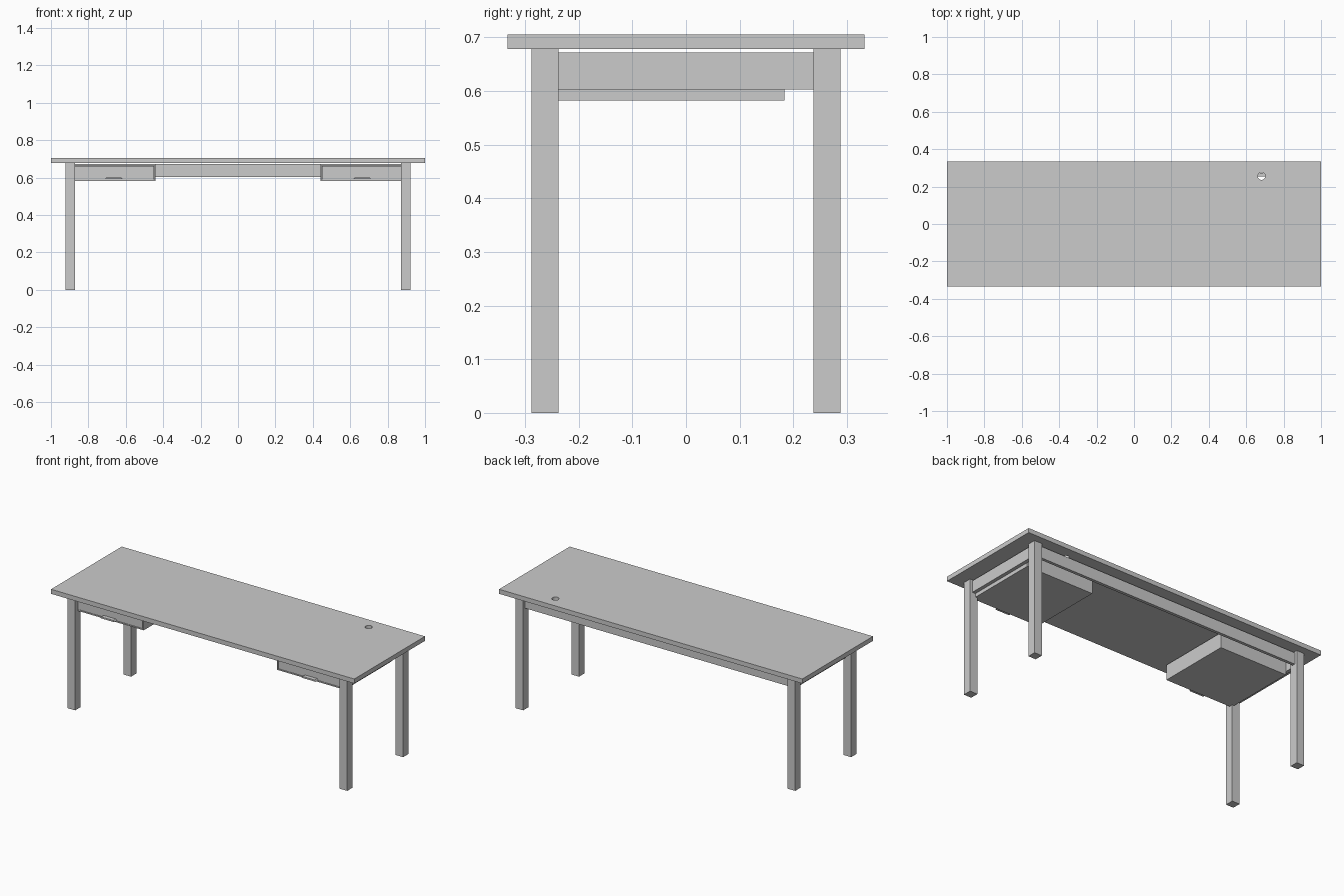
import bpy
import bmesh

if "Cube" in bpy.data.objects:
    bpy.data.objects.remove(bpy.data.objects["Cube"])


def make_object(name, bm):
    mesh = bpy.data.meshes.new(name)
    bmesh.ops.recalc_face_normals(bm, faces=bm.faces)
    bm.to_mesh(mesh)
    bm.free()
    obj = bpy.data.objects.new(name, mesh)
    bpy.context.collection.objects.link(obj)
    return obj


def add_box(bm, x, y, z):
    """Axis-aligned box from (min, max) ranges."""
    verts = bmesh.ops.create_cube(bm, size=1)["verts"]
    for v in verts:
        v.co = [r[0] if c < 0 else r[1] for c, r in zip(v.co, (x, y, z))]
    return verts


def boxes(name, *ranges):
    bm = bmesh.new()
    for r in ranges:
        add_box(bm, *r)
    return make_object(name, bm)


# Tabletop with a round cable hole
top = boxes("tabletop", ((-1, 1), (-0.333, 0.333), (0.678, 0.705)))
bpy.ops.mesh.primitive_cylinder_add(vertices=32, radius=0.02, depth=0.2,
                                    location=(0.682, 0.256, 0.69))
cutter = bpy.context.object
cutter.name = "cable_hole_cutter"
cutter.hide_render = True
mod = top.modifiers.new("cable_hole", "BOOLEAN")
mod.operation = "DIFFERENCE"
mod.solver = "EXACT"
mod.object = cutter
bpy.context.view_layer.objects.active = top
bpy.ops.object.modifier_apply(modifier=mod.name)
bpy.data.objects.remove(cutter)

# Back rail between the rear legs
boxes("back_apron", ((-0.872, 0.872), (0.254, 0.272), (0.603, 0.672)))


def span(side, a, b):
    """Mirror an x range to the given side."""
    return tuple(sorted((side * a, side * b)))


for side, label in ((-1, "left"), (1, "right")):
    # Legs
    for depth, end in (((-0.288, -0.238), "front"), ((0.238, 0.288), "back")):
        boxes(f"{end}_{label}_leg", (span(side, 0.872, 0.922), depth, (0, 0.678)))

    # Side rail
    boxes(f"{label}_side_apron",
          (span(side, 0.886, 0.907), (-0.238, 0.238), (0.603, 0.672)))

    # Open-fronted drawer housing: bottom, top, inner side, outer side, back
    depth, height = (-0.26, 0.184), (0.582, 0.672)
    boxes(f"{label}_drawer_housing",
          (span(side, 0.44, 0.885), depth, (0.582, 0.589)),
          (span(side, 0.44, 0.885), depth, (0.664, 0.672)),
          (span(side, 0.44, 0.446), depth, height),
          (span(side, 0.879, 0.885), depth, height),
          (span(side, 0.44, 0.885), (0.176, 0.184), height))

    # Drawer: front, bottom, two sides, back
    boxes(f"{label}_drawer",
          (span(side, 0.448, 0.877), (-0.26, -0.248), (0.591, 0.661)),
          (span(side, 0.448, 0.877), (-0.248, 0.17), (0.591, 0.597)),
          (span(side, 0.448, 0.456), (-0.248, 0.17), (0.591, 0.655)),
          (span(side, 0.869, 0.877), (-0.248, 0.17), (0.591, 0.655)),
          (span(side, 0.448, 0.877), (0.162, 0.17), (0.591, 0.655)))

    # Tapered lip handle at the foot of the drawer front
    bm = bmesh.new()
    for v in add_box(bm, (-0.047, 0.047), (-0.284, -0.258), (0.592, 0.601)):
        if v.co.z > 0.597:
            v.co.x *= 0.85
    handle = make_object(f"{label}_drawer_handle", bm)
    handle.location.x = side * 0.664
